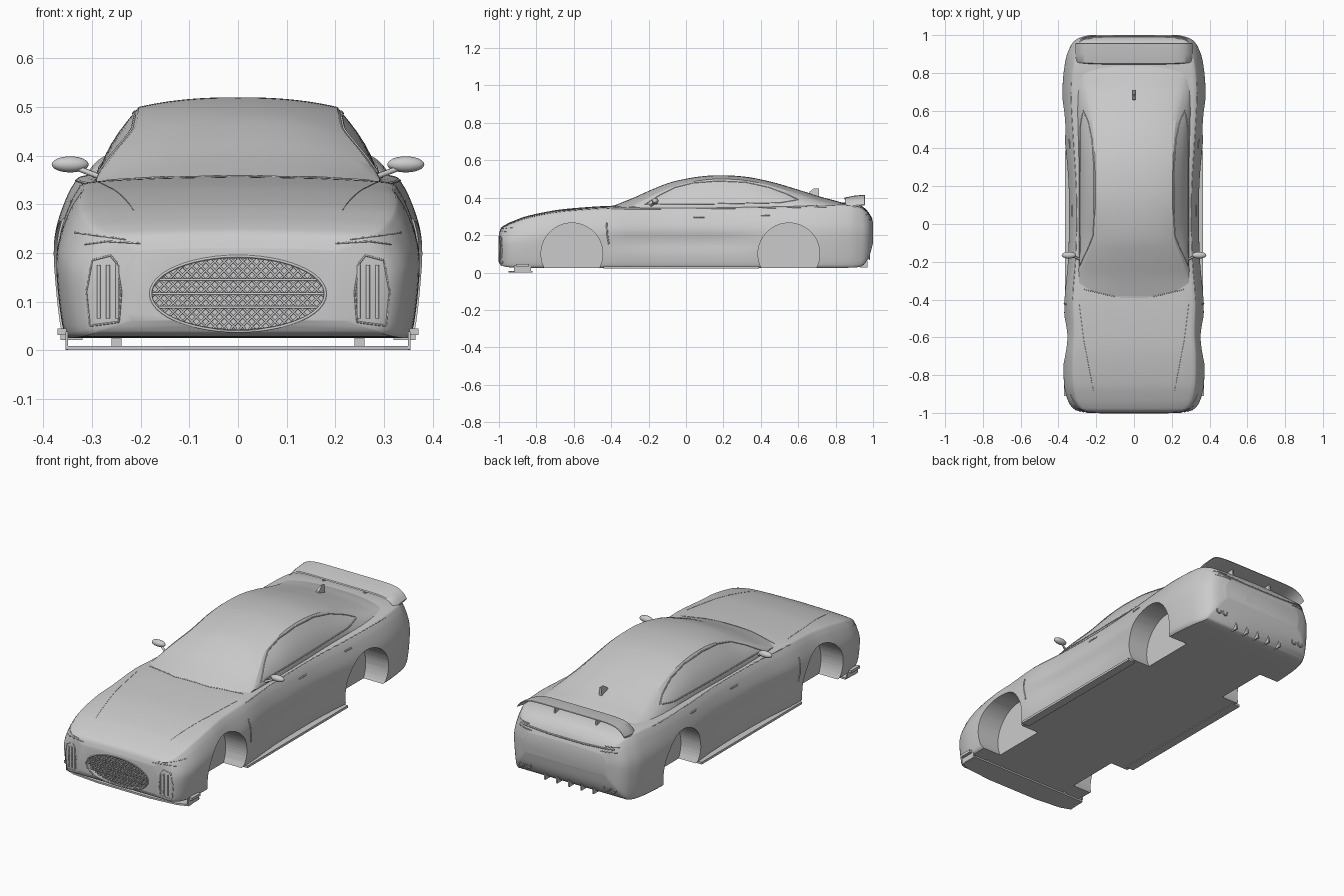
import bpy, bmesh, math
from mathutils import Vector

if "Cube" in bpy.data.objects:
    bpy.data.objects.remove(bpy.data.objects["Cube"])


def spl(tab, u):
    """Smooth interpolation of table rows (key, values...)."""
    n = len(tab)
    u = min(max(u, tab[0][0]), tab[-1][0])
    i = 0
    while i < n - 2 and u > tab[i + 1][0]:
        i += 1
    a, b = tab[i], tab[i + 1]
    p, q = tab[max(i - 1, 0)], tab[min(i + 2, n - 1)]
    h = b[0] - a[0]
    t = (u - a[0]) / h
    out = []
    for k in range(1, len(a)):
        ma = (b[k] - p[k]) / (b[0] - p[0]) * h
        mb = (q[k] - a[k]) / (q[0] - a[0]) * h
        out.append((2*t**3 - 3*t*t + 1)*a[k] + (t**3 - 2*t*t + t)*ma
                   + (3*t*t - 2*t**3)*b[k] + (t**3 - t*t)*mb)
    return out


def finish(name, bm, angle=35):
    bmesh.ops.recalc_face_normals(bm, faces=bm.faces)
    me = bpy.data.meshes.new(name)
    bm.to_mesh(me)
    bm.free()
    ob = bpy.data.objects.new(name, me)
    bpy.context.collection.objects.link(ob)
    if angle:
        smooth(ob, angle)
    return ob


def smooth(ob, angle):
    bpy.ops.object.select_all(action='DESELECT')
    ob.select_set(True)
    bpy.context.view_layer.objects.active = ob
    bpy.ops.object.shade_smooth_by_angle(angle=math.radians(angle))


def loft(name, rings, angle=35):
    bm = bmesh.new()
    vs = [[bm.verts.new(p) for p in r] for r in rings]
    m = len(rings[0])
    for a, b in zip(vs, vs[1:]):
        for j in range(m):
            bm.faces.new((a[j], a[(j+1) % m], b[(j+1) % m], b[j]))
    bm.faces.new(vs[0])
    bm.faces.new(vs[-1])
    return finish(name, bm, angle)


def mirrored(half, y):
    """Closed ring from half outline ending on the centre line."""
    return [(x, y, z) for x, z in half] + [(-x, y, z) for x, z in reversed(half[:-1])]


def box(name, c, size, both=False):
    bm = bmesh.new()
    for s in ((1, -1) if both else (1,)):
        g = bmesh.ops.create_cube(bm, size=1)['verts']
        for v in g:
            v.co = Vector((s*c[0] + v.co.x*size[0], c[1] + v.co.y*size[1], c[2] + v.co.z*size[2]))
    return finish(name, bm, 0)


def cylinder(name, c, r, depth, axis='X', rz=None):
    rot = (0, math.pi/2, 0) if axis == 'X' else (math.pi/2, 0, 0)
    bpy.ops.mesh.primitive_cylinder_add(vertices=64, radius=1, depth=depth, location=c, rotation=rot)
    ob = bpy.context.object
    ob.name = name
    ob.scale = (r, rz or r, 1)
    return ob


# main body shell: y, half width, bottom, top
BODY = [(-1, .235, .06, .21), (-.99, .295, .042, .237), (-.97, .328, .032, .253), (-.93, .352, .027, .273),
        (-.85, .37, .025, .302), (-.7, .373, .025, .333), (-.58, .366, .025, .346), (-.4, .37, .025, .357),
        (-.2, .353, .025, .358), (0, .347, .025, .358), (.2, .349, .025, .36), (.4, .363, .025, .362),
        (.6, .377, .025, .366), (.75, .377, .025, .372), (.88, .36, .026, .372), (.94, .337, .034, .355),
        (.965, .32, .06, .335), (.985, .292, .1, .308), (1, .24, .16, .27)]
SECT = [(0, .93, 0), (1, .96, .05), (2, .985, .25), (3, 1, .5), (4, .988, .65), (5, .945, .8),
        (6, .89, .92), (7, .82, .965), (8, .45, .99), (9, 0, 1)]
rings = []
for i in range(91):
    y = math.sin(math.pi/2*(i/45 - 1))
    w, zb, zt = spl(BODY, y)
    dip = .012*max(0, 1 - (abs(y + .02)/.45)**4)
    half = []
    for j in range(28):
        fx, fz = spl(SECT, j/3)
        x = w*fx - dip*math.exp(-((fz - .42)/.13)**2)
        half.append((x if j < 27 else 0, zb + (zt - zb)*fz))
    rings.append(mirrored(half, y))
body = loft('body_shell', rings)

# wheel wells and grille recess
cutters = [cylinder('well_cutter', (s*.39, y, .1), .165, .3) for s in (1, -1) for y in (-.61, .55)]
cutters.append(cylinder('grille_cutter', (0, -1.02, .116), .176, .09, 'Y', .073))
for c in cutters:
    bpy.context.view_layer.objects.active = body
    m = body.modifiers.new('cut', 'BOOLEAN')
    m.object, m.operation, m.solver = c, 'DIFFERENCE', 'EXACT'
    bpy.ops.object.modifier_apply(modifier=m.name)
    bpy.data.objects.remove(c)
smooth(body, 35)

# cabin: y, base half width, roof half width, top, roof edge drop
CABIN = [(-.42, .27, .25, .345, .02), (-.36, .285, .275, .368, .03), (-.28, .292, .282, .4, .04),
         (-.18, .292, .25, .445, .035), (-.08, .292, .214, .483, .028), (.05, .292, .206, .51, .022),
         (.17, .292, .204, .52, .02), (.32, .292, .206, .512, .02), (.46, .295, .213, .484, .022),
         (.6, .3, .23, .443, .025), (.72, .3, .255, .405, .025), (.8, .29, .265, .384, .02),
         (.88, .27, .25, .36, .015)]
rings = []
for i in range(61):
    y = -.42 + 1.3*i/60
    b, r, t, d = spl(CABIN, y)
    half = [(b, .31)]
    zs = min(.352, t - d - .002)
    for k in range(7):
        f = k/6
        half.append((b + (r - b)*f + .012*math.sin(math.pi*f)*(b - r)/.09, zs + (t - d - zs)*f))
    half += [(r*(1 - k/10), t - d*(1 - k/10)**2.4) for k in range(1, 11)]
    rings.append(mirrored(half, y))
cabin = loft('cabin', rings, 25)
bpy.context.view_layer.update()


def hit(p, d):
    """Drop a point onto the car surface along direction d."""
    d = Vector(d)
    o = Vector(p) - d*(Vector(p).dot(d) + 3)
    best = None
    for ob in (body, cabin):
        ok, loc, _, _ = ob.ray_cast(o, d)
        if ok and (best is None or (loc - o).length < (best - o).length):
            best = loc
    return best


def tube(name, paths, r=.0025, d=None, both=False, cyclic=False):
    """Thin trim lines, laid on the surface when d is given."""
    cu = bpy.data.curves.new(name, 'CURVE')
    cu.dimensions, cu.bevel_depth, cu.bevel_resolution = '3D', r, 1
    cu.use_fill_caps = True
    for path in paths:
        pts = [Vector(p) for p in path]
        if d:
            seg = list(zip(pts, pts[1:] + pts[:1])) if cyclic else list(zip(pts, pts[1:]))
            pts = [a.lerp(b, k/6) for a, b in seg for k in range(6)] + ([] if cyclic else [pts[-1]])
            pts = [q for q in (hit(p, d) for p in pts) if q]
        if len(pts) < 2:
            continue
        for s in ((1, -1) if both else (1,)):
            sp = cu.splines.new('POLY')
            sp.points.add(len(pts) - 1)
            for q, p in zip(sp.points, pts):
                q.co = (s*p.x, p.y, p.z, 1)
            sp.use_cyclic_u = cyclic
    ob = bpy.data.objects.new(name, cu)
    bpy.context.collection.objects.link(ob)


FRONT, BACK, SIDE, TOP = (0, 1, 0), (0, -1, 0), (-1, 0, 0), (0, 0, -1)
yz = lambda *p: [(0, a, b) for a, b in p]
xz = lambda *p: [(a, 0, b) for a, b in p]

# grille: rim, lattice, bars
A, B, ZC = .178, .075, .116
ell = [(A*math.cos(t*math.pi/24), 0, ZC + B*math.sin(t*math.pi/24)) for t in range(48)]
tube('grille_rim', [[(x*1.01, 0, (z - ZC)*1.03 + ZC) for x, _, z in ell]], .003, FRONT, cyclic=True)
lattice = []
for s in (1, -1):
    for k in range(-16, 17):
        q = [(k*.019 + s*h*1.0, h) for h in [B*(j/30 - 1) for j in range(61)]]
        q = [(x, h) for x, h in q if (x/A)**2 + (h/B)**2 < 1]
        if len(q) > 1:
            lattice.append([(q[0][0], -.982, ZC + q[0][1]), (q[-1][0], -.982, ZC + q[-1][1])])
tube('grille_lattice', lattice, .0025)
bars = []
for z in (.088, .116, .145):
    w = A*math.sqrt(1 - ((z - ZC)/B)**2) - .002
    bars.append([(-w, -.989, z), (w, -.989, z)])
tube('grille_bars', bars, .003)

# front side vents, headlight slits
tube('vent_frame', [xz((.245, .058), (.305, .05), (.312, .12), (.3, .185), (.262, .195), (.25, .18), (.24, .12))],
     .002, FRONT, True, True)
tube('vent_slats', [xz((x, .065), (x, .175)) for x in (.248, .267, .286)], .004, FRONT, True)
tube('headlight_slits', [xz((.2, .22), (.27, .224), (.315, .218)), xz((.23, .228), (.335, .242))], .002, FRONT, True)
tube('hood_seams', [[(.215, -.88, 0), (.265, -.62, 0), (.29, -.42, 0)]], .0012, TOP, True)
tube('wiper_line', [[(-.27, -.345, 0), (-.1, -.385, 0), (.1, -.385, 0), (.27, -.345, 0)]], .002, TOP)

# side windows, seams, fender slot, handles
tube('window_frame', [yz((-.22, .365), (-.14, .415), (-.06, .455), (.04, .48), (.17, .49), (.32, .483), (.44, .457),
                         (.54, .42), (.6, .39), (.5, .374), (.2, .368))], .003, SIDE, True, True)
tube('belt_line', [yz((-.4, .338), (0, .34), (.4, .343), (.75, .35))], .0015, SIDE, True)
tube('fender_slot', [yz((-.425, .27), (-.42, .2), (-.412, .15))], .004, SIDE, True)
tube('door_handles', [yz((.04, .295), (.1, .296)), yz((.4, .305), (.45, .306))], .004, SIDE, True)

# door mirrors
for s in (1, -1):
    bpy.ops.mesh.primitive_uv_sphere_add(segments=24, ring_count=12, location=(s*.345, -.165, .382))
    ob = bpy.context.object
    ob.name = 'mirror_housing'
    ob.scale = (.038, .018, .0165)
    smooth(ob, 60)
tube('mirror_stalk', [[(.28, -.19, .355), (.335, -.165, .376)]], .006, None, True)

# rear wing with drooped ends
rings = []
for i in range(41):
    s = i/20 - 1
    z = .408 - .052*abs(s)**7
    f = .845 + .012*abs(s)**4
    prof = [(f, -.012), (f + .004, -.007), (.9, .003), (.955, .008), (.957, .004), (.9, -.006)]
    rings.append([(.31*math.sin(s*math.pi/2)*.3 + .217*s, y, z + h) for y, h in prof])
loft('rear_wing', rings)
box('wing_struts', (.12, .895, .382), (.008, .04, .04), True)

# roof fin
loft('roof_fin', [[(a*w, y, z) for a, y in ((-1, .65 + g), (1, .65 + g), (1, .71), (-1, .71))]
                  for w, g, z in ((.009, 0, .40), (.008, .01, .432), (.004, .035, .45))])

# front splitter and side skirts
outline = [(-.35, -.82), (-.355, -.915), (-.3, -.935), (-.15, -.95), (.15, -.95), (.3, -.935), (.355, -.915), (.35, -.82)]
loft('front_splitter', [[(x, y, z) for x, y in outline] for z in (0, .009)], 0)
box('splitter_winglets', (.352, -.875, .02), (.005, .09, .036), True)
box('winglet_tips', (.362, -.875, .038), (.018, .07, .014), True)
box('splitter_mounts', (.25, -.86, .018), (.02, .05, .025), True)
box('side_skirts', (.342, -.025, .027), (.045, .83, .012), True)

# tail: light strip, lamps, plate, exhausts, diffuser
tube('tail_light_strip', [xz((-.27, .298), (-.1, .29), (.1, .29), (.27, .298))], .004, BACK)
tube('tail_lamps', [xz((.2, .28), (.285, .285)), xz((.22, .305), (.29, .31))], .0025, BACK, True)
box('number_plate', (0, .996, .215), (.2, .008, .05))
for s in (1, -1):
    for x in (.225, .265):
        p = hit((s*x, 0, .085), BACK)
        bpy.ops.mesh.primitive_torus_add(major_radius=.013, minor_radius=.004, major_segments=24,
                                         minor_segments=8, location=p, rotation=(math.pi/2, 0, 0))
        bpy.context.object.name = 'exhaust_tip'
for k in range(-2, 3):
    box('diffuser_fin', (k*.07, .95, .046), (.008, .04, .036))
